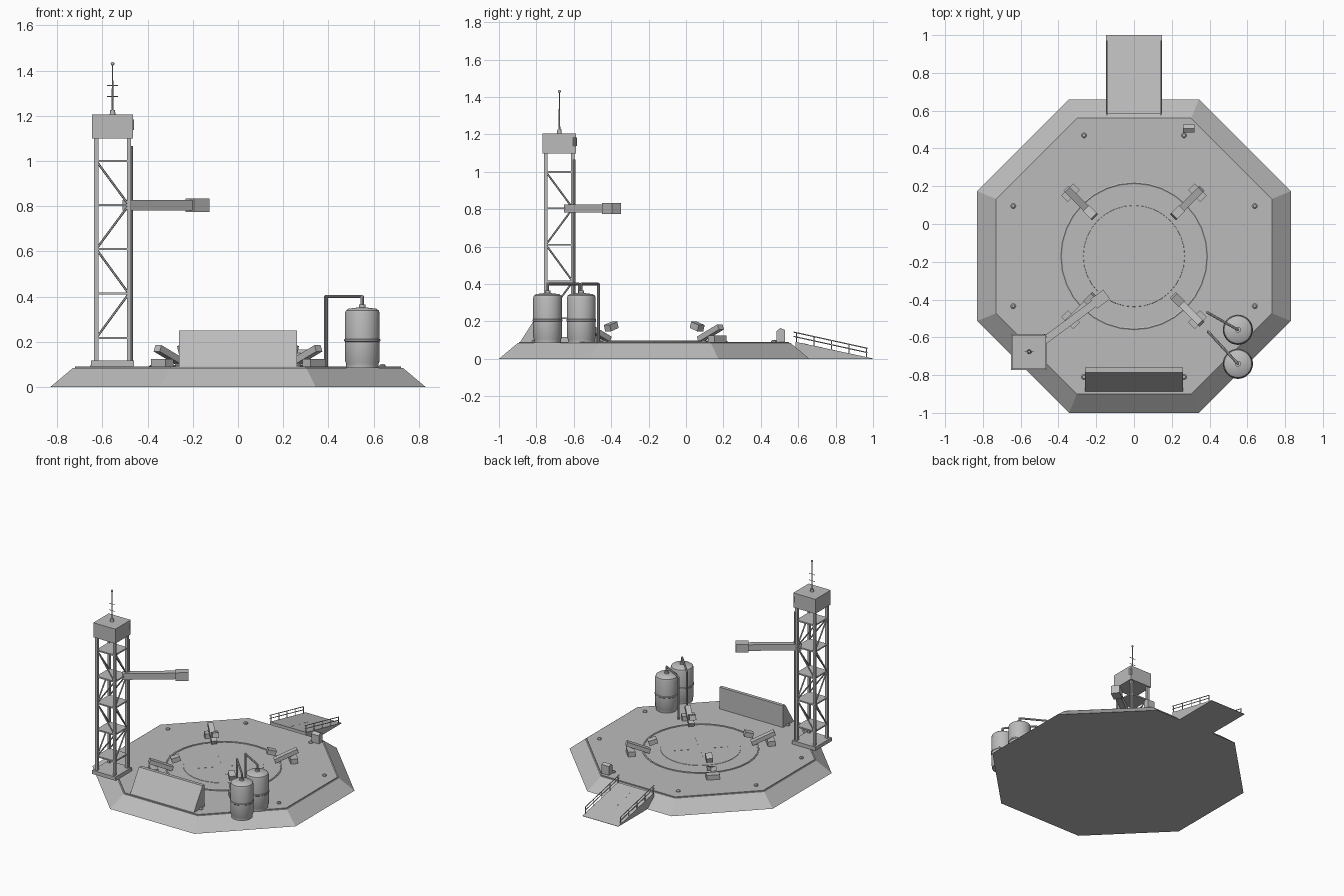
import bpy, bmesh, math
from mathutils import Vector, Matrix

cube = bpy.data.objects.get("Cube")
if cube:
    bpy.data.objects.remove(cube)

grey = bpy.data.materials.new("concrete_grey")
grey.use_nodes = True
grey.diffuse_color = (0.5, 0.5, 0.5, 1)
bsdf = next(n for n in grey.node_tree.nodes if n.type == 'BSDF_PRINCIPLED')
bsdf.inputs["Base Color"].default_value = (0.5, 0.5, 0.5, 1)
bsdf.inputs["Roughness"].default_value = 0.8

DECK = 0.09
PAD = Vector((0, -0.17, 0))


def finish(name, bm, smooth=False):
    bmesh.ops.recalc_face_normals(bm, faces=bm.faces)
    mesh = bpy.data.meshes.new(name)
    bm.to_mesh(mesh)
    bm.free()
    mesh.materials.append(grey)
    ob = bpy.data.objects.new(name, mesh)
    bpy.context.scene.collection.objects.link(ob)
    if smooth:
        bpy.ops.object.select_all(action='DESELECT')
        ob.select_set(True)
        bpy.context.view_layer.objects.active = ob
        bpy.ops.object.shade_smooth_by_angle(angle=math.radians(35))
    return ob


def add_box(bm, size, loc, yaw=0, pitch=0):
    m = (Matrix.Translation(loc) @ Matrix.Rotation(yaw, 4, 'Z')
         @ Matrix.Rotation(pitch, 4, 'Y') @ Matrix.Diagonal((*size, 1)))
    bmesh.ops.create_cube(bm, size=1, matrix=m)


def box(name, size, loc, yaw=0, pitch=0):
    bm = bmesh.new()
    add_box(bm, size, loc, yaw, pitch)
    return finish(name, bm)


def add_rod(bm, a, b, r, r2=None, sides=8):
    a, b = Vector(a), Vector(b)
    d = b - a
    m = Matrix.Translation((a + b) / 2) @ d.to_track_quat('Z', 'Y').to_matrix().to_4x4()
    bmesh.ops.create_cone(bm, cap_ends=True, segments=sides, radius1=r,
                          radius2=r if r2 is None else r2, depth=d.length, matrix=m)


def lathe(name, profile, loc, sides=32, turn=0, smooth=True):
    """Stack of rings from (radius, z) pairs, capped at both ends."""
    bm = bmesh.new()
    rings = []
    for r, z in profile:
        rings.append([bm.verts.new((loc[0] + r * math.cos(turn + i * math.tau / sides),
                                    loc[1] + r * math.sin(turn + i * math.tau / sides), z))
                      for i in range(sides)])
    for low, high in zip(rings, rings[1:]):
        for i in range(sides):
            j = (i + 1) % sides
            bm.faces.new((low[i], low[j], high[j], high[i]))
    bm.faces.new(rings[0])
    bm.faces.new(rings[-1])
    return finish(name, bm, smooth)


def extrude_x(name, profile, half):
    """Side profile of (y, z) pairs extruded across x."""
    bm = bmesh.new()
    a = [bm.verts.new((-half, y, z)) for y, z in profile]
    b = [bm.verts.new((half, y, z)) for y, z in profile]
    bm.faces.new(a)
    bm.faces.new(b)
    for i in range(len(a)):
        j = (i + 1) % len(a)
        bm.faces.new((a[i], a[j], b[j], b[i]))
    return finish(name, bm)


# Octagonal pad with a thin deck plate
oct_r = 1 / math.cos(math.pi / 8)
lathe("pad_base", [(0.83 * oct_r, 0), (0.73 * oct_r, 0.084), (0.722 * oct_r, 0.084),
                   (0.722 * oct_r, DECK)], PAD, 8, math.pi / 8, False)

# Launch ring, inner disc and cross marking
bm = bmesh.new()
n = 32
for i in range(n):
    a, b = (PAD + Vector((0.387 * math.cos(t), 0.387 * math.sin(t), DECK))
            for t in (i * math.tau / n, (i + 1) * math.tau / n))
    add_rod(bm, a, b, 0.007, sides=6)
finish("launch_ring", bm)
lathe("inner_disc", [(0.27, DECK - 0.002), (0.268, DECK + 0.002)], PAD, 32)
bm = bmesh.new()
for k in range(4):
    yaw = math.pi / 4 + k * math.pi / 2
    out = Vector((math.cos(yaw), math.sin(yaw), 0))
    add_box(bm, (0.13, 0.015, 0.002), PAD + out * 0.12 + Vector((0, 0, DECK + 0.002)), yaw)
finish("cross_marking", bm)

# Deck lights near each corner
for k in range(8):
    t = math.pi / 8 + k * math.pi / 4
    lathe("deck_light", [(0.014, DECK), (0.014, DECK + 0.006), (0.008, DECK + 0.012)],
          PAD + Vector((0.692 * math.cos(t), 0.692 * math.sin(t), 0)), 12)

# Hold-down clamps: foot, raised arm and tip pad
for k in range(4):
    yaw = math.pi / 4 + k * math.pi / 2
    out = Vector((math.cos(yaw), math.sin(yaw), 0))
    bm = bmesh.new()
    add_box(bm, (0.05, 0.09, 0.035), PAD + out * 0.475 + Vector((0, 0, 0.107)), yaw)
    add_box(bm, (0.17, 0.038, 0.03), PAD + out * 0.425 + Vector((0, 0, 0.138)), yaw, -0.4)
    add_box(bm, (0.06, 0.045, 0.035), PAD + out * 0.325 + Vector((0, 0, 0.173)), yaw, 0.3)
    finish("hold_down_clamp", bm)

# Blast wall
extrude_x("blast_wall", [(-0.89, 0.085), (-0.785, 0.25), (-0.76, 0.25), (-0.76, 0.085)], 0.26)

# Lattice tower
TX, TY, H = -0.555, -0.677, 0.072
box("tower_foot", (0.19, 0.19, 0.027), (TX, TY, 0.1035))
bm = bmesh.new()
corners = [(TX - H, TY - H), (TX + H, TY - H), (TX + H, TY + H), (TX - H, TY + H)]
for x, y in corners:
    add_box(bm, (0.018, 0.018, 1.0), (x, y, 0.61))
finish("tower_legs", bm)
levels = [0.217, 0.413, 0.61, 0.805, 1.0]
bm = bmesh.new()
for z in levels:
    add_box(bm, (0.15, 0.15, 0.01), (TX, TY, z))
finish("tower_floors", bm)
bm = bmesh.new()
spans = [0.115] + levels
for s, (low, high) in enumerate(zip(spans, spans[1:])):
    for i in range(4):
        (ax, ay), (bx, by) = corners[i], corners[(i + 1) % 4]
        # mirrored faces share the same slope when seen from one side
        if (s + i // 2) % 2:
            low_z, high_z = low, high
        else:
            low_z, high_z = high, low
        if s:
            low_z, high_z = high_z, low_z
            add_rod(bm, (ax, ay, high_z), (bx, by, low_z), 0.005, sides=6)
finish("tower_braces", bm)
box("tower_cap", (0.18, 0.18, 0.107), (TX, TY, 1.152))
box("cap_lamp", (0.03, 0.02, 0.045), (TX + 0.078, TY + 0.076, 1.16), 0.72)
bm = bmesh.new()
add_rod(bm, (TX + 0.084, TY + 0.08, 0.11), (TX + 0.084, TY + 0.08, 1.065), 0.006)
finish("tower_conduit", bm, True)

# Antenna
bm = bmesh.new()
add_rod(bm, (TX, TY, 1.2), (TX, TY, 1.226), 0.013, 0.011, 12)
add_rod(bm, (TX, TY, 1.22), (TX, TY, 1.43), 0.005, 0.002)
for z in (1.285, 1.333):
    add_rod(bm, (TX - 0.025, TY, z), (TX + 0.025, TY, z), 0.002, sides=6)
bmesh.ops.create_uvsphere(bm, u_segments=12, v_segments=8, radius=0.008,
                          matrix=Matrix.Translation((TX, TY, 1.43)))
finish("antenna", bm, True)

# Service arm
yaw = math.radians(36.6)
reach = Vector((math.cos(yaw), math.sin(yaw), 0))
root = Vector((TX, TY, 0.804))
box("service_arm", (0.37, 0.04, 0.045), root + reach * 0.255, yaw)
box("service_arm_head", (0.086, 0.061, 0.06), root + reach * 0.468, yaw)

# Fuel tanks with feed pipes
for y, drop in ((-0.56, (0.388, -0.468)), (-0.74, (0.392, -0.57))):
    lathe("fuel_tank", [(0.072, 0.085), (0.072, 0.105), (0.077, 0.115), (0.077, 0.2),
                        (0.08, 0.203), (0.08, 0.21), (0.077, 0.213), (0.077, 0.325),
                        (0.073, 0.338), (0.062, 0.346), (0.015, 0.352), (0.015, 0.365)],
          (0.55, y), 32)
    bm = bmesh.new()
    path = [(0.55, y, 0.35), (0.55, y, 0.4), (*drop, 0.4), (*drop, DECK)]
    for a, b in zip(path, path[1:]):
        add_rod(bm, a, b, 0.007)
    for p in path[1:3]:
        bmesh.ops.create_uvsphere(bm, u_segments=8, v_segments=6, radius=0.007,
                                  matrix=Matrix.Translation(p))
    finish("feed_pipe", bm, True)

# Control box with a sloped top
console = extrude_x("control_box", [(0.485, 0.085), (0.485, 0.15), (0.505, 0.165),
                                    (0.528, 0.155), (0.528, 0.085)], 0.03)
console.location.x = 0.29

# Access ramp with railings and a dashed centre line
def ramp_z(y):
    return 0.091 * (1 - y) / 0.415


extrude_x("access_ramp", [(0.585, 0), (0.585, ramp_z(0.585)), (1, 0.002), (1, 0)], 0.147)
for side in (-1, 1):
    x = side * 0.143
    bm = bmesh.new()
    for i in range(5):
        y = 0.59 + i * 0.094
        add_rod(bm, (x, y, ramp_z(y) - 0.004), (x, y, ramp_z(y) + 0.05), 0.003, sides=6)
    for lift in (0.027, 0.05):
        add_rod(bm, (x, 0.575, ramp_z(0.575) + lift), (x, 0.97, ramp_z(0.97) + lift), 0.003, sides=6)
    finish("left_railing" if side > 0 else "right_railing", bm)
bm = bmesh.new()
for i in range(5):
    y = 0.64 + i * 0.075
    add_box(bm, (0.035, 0.008, 0.002), (0, y, ramp_z(y) + 0.0005), math.pi / 2, math.atan(0.219))
finish("ramp_dashes", bm)
